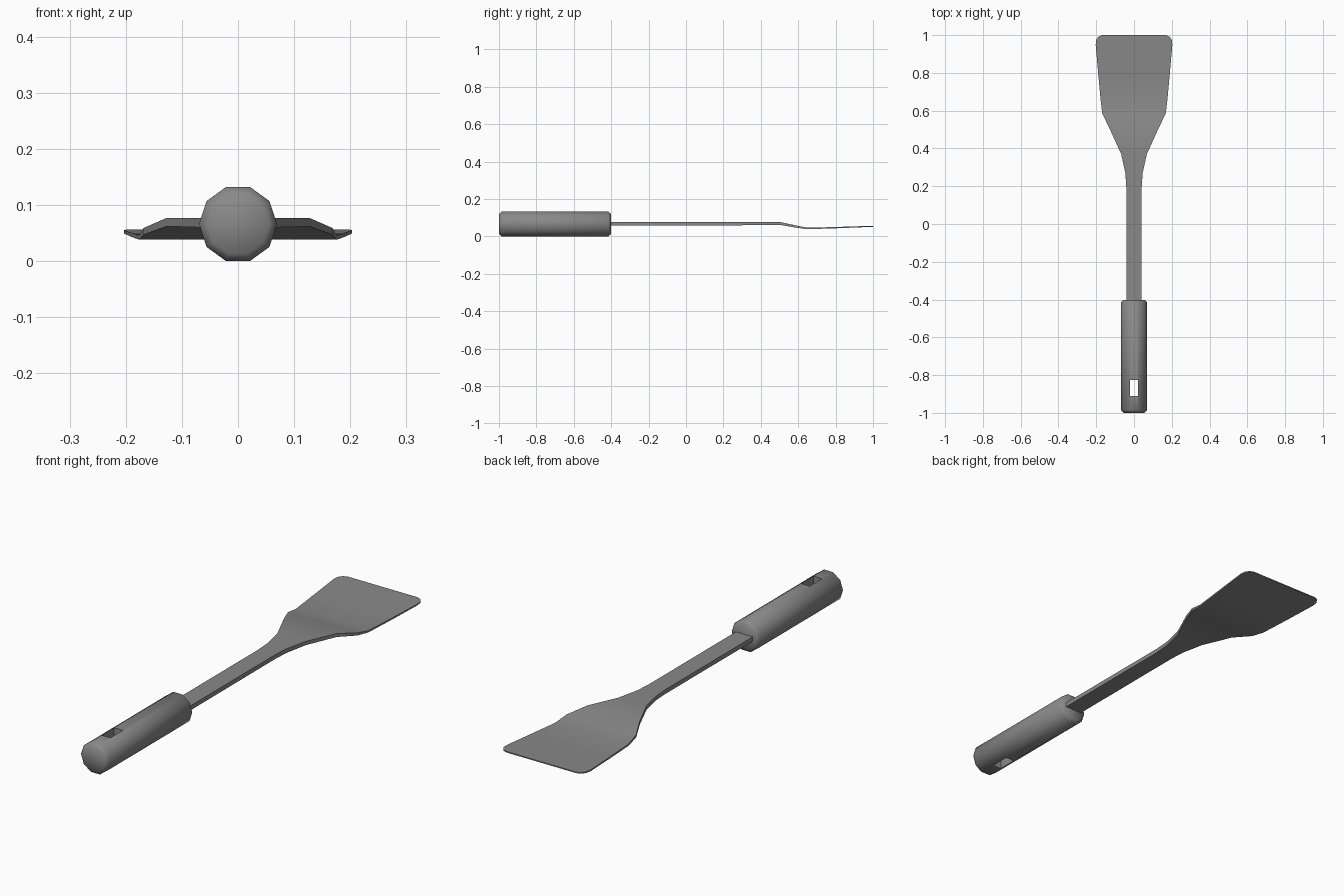
import bpy, bmesh, math

cube = bpy.data.objects.get("Cube")
if cube:
    bpy.data.objects.remove(cube)

grey = bpy.data.materials.new("grey_plastic")
grey.use_nodes = True
colour = (0.25, 0.25, 0.25, 1)
grey.diffuse_color = colour
grey.node_tree.nodes["Principled BSDF"].inputs["Base Color"].default_value = colour


def loft(name, rings):
    """Skin a list of equal-length point rings and cap both ends."""
    bm = bmesh.new()
    loops = [[bm.verts.new(p) for p in ring] for ring in rings]
    n = len(loops[0])
    for a, b in zip(loops, loops[1:]):
        for i in range(n):
            j = (i + 1) % n
            bm.faces.new((a[i], a[j], b[j], b[i]))
    bm.faces.new(loops[0])
    bm.faces.new(loops[-1])
    bmesh.ops.recalc_face_normals(bm, faces=bm.faces)
    mesh = bpy.data.meshes.new(name)
    bm.to_mesh(mesh)
    bm.free()
    mesh.materials.append(grey)
    obj = bpy.data.objects.new(name, mesh)
    bpy.context.collection.objects.link(obj)
    return obj


def smooth(obj, degrees):
    bpy.ops.object.select_all(action='DESELECT')
    obj.select_set(True)
    bpy.context.view_layer.objects.active = obj
    bpy.ops.object.shade_smooth_by_angle(angle=math.radians(degrees))


# Ten-sided handle with chamfered ends
R, MID = 0.0694, 0.066


def decagon(y, r):
    return [(r * math.cos(k * math.pi / 5), y, MID + r * math.sin(k * math.pi / 5))
            for k in range(10)]


handle = loft("handle", [decagon(-1, R - 0.014), decagon(-0.985, R),
                         decagon(-0.415, R), decagon(-0.402, R - 0.012)])

# Hanging slot cut straight through the handle
bpy.ops.mesh.primitive_cube_add(size=1, location=(0, -0.868, MID))
cutter = bpy.context.object
cutter.name = "slot_cutter"
cutter.hide_render = True
cutter.dimensions = (0.042, 0.086, 0.4)
bpy.ops.object.transform_apply(location=False, rotation=False, scale=True)
cutter.data.materials.append(grey)
cut = handle.modifiers.new("slot", 'BOOLEAN')
cut.operation = 'DIFFERENCE'
cut.solver = 'EXACT'
cut.object = cutter
bpy.context.view_layer.objects.active = handle
bpy.ops.object.modifier_apply(modifier="slot")
bpy.data.objects.remove(cutter)
smooth(handle, 50)

# Shaft flaring into the bent blade: (y, half width, top z, bottom z)
stations = [
    (-0.45, 0.041, 0.077, 0.057),
    (0.20, 0.041, 0.077, 0.058),
    (0.27, 0.046, 0.077, 0.059),
    (0.37, 0.068, 0.077, 0.060),
    (0.50, 0.127, 0.077, 0.062),
    (0.585, 0.168, 0.059, 0.047),
    (0.65, 0.176, 0.046, 0.038),
    (0.80, 0.190, 0.050, 0.043),
    (0.95, 0.203, 0.055, 0.049),
    (0.975, 0.200, 0.056, 0.050),
    (0.992, 0.188, 0.056, 0.051),
    (1.0, 0.170, 0.056, 0.051),
]
blade = loft("shaft_and_blade", [
    [(-w, y, lo), (w, y, lo), (w, y, hi), (-w, y, hi)]
    for y, w, hi, lo in stations])
smooth(blade, 30)
